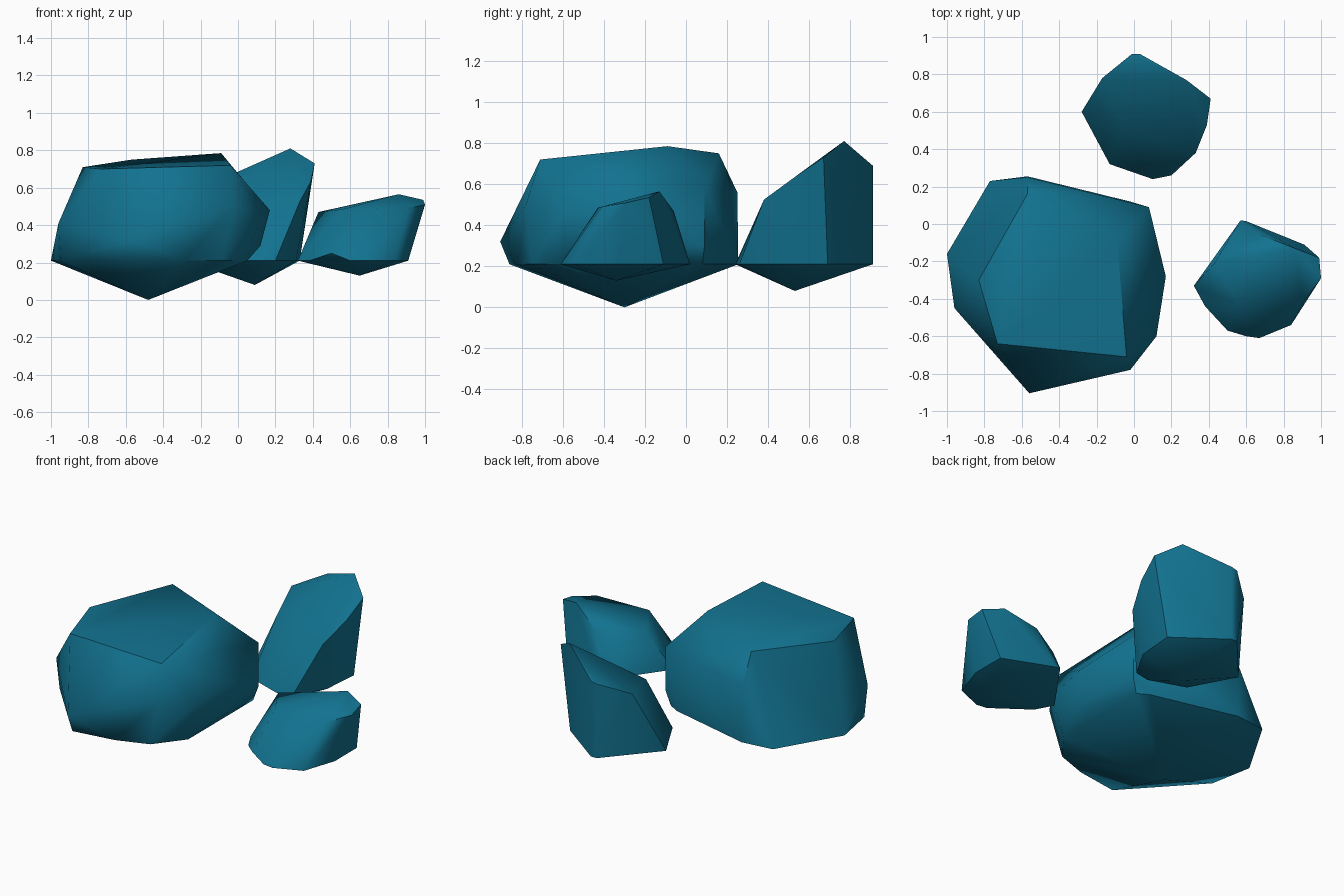
import bpy, bmesh, math

if "Cube" in bpy.data.objects:
    bpy.data.objects.remove(bpy.data.objects["Cube"])

stone = bpy.data.materials.new("teal_stone")
stone.diffuse_color = (0.006, 0.17, 0.28, 1)
stone.use_nodes = True
stone.node_tree.nodes["Principled BSDF"].inputs["Base Color"].default_value = stone.diffuse_color
BASE = 0.21


def make_rock(name, tip, base, upper):
    """Faceted rock: hull of a lower tip, a level base ring and upper corners."""
    bm = bmesh.new()
    for p in [tip] + [(x, y, BASE) for x, y in base] + upper:
        bm.verts.new(p)
    res = bmesh.ops.convex_hull(bm, input=bm.verts[:])
    bmesh.ops.delete(bm, geom=[v for v in bm.verts if not v.link_faces], context='VERTS')
    bmesh.ops.dissolve_limit(bm, angle_limit=math.radians(2),
                             verts=bm.verts[:], edges=bm.edges[:])
    bmesh.ops.recalc_face_normals(bm, faces=bm.faces[:])
    me = bpy.data.meshes.new(name)
    bm.to_mesh(me)
    bm.free()
    me.materials.append(stone)
    ob = bpy.data.objects.new(name, me)
    bpy.context.collection.objects.link(ob)
    bpy.ops.object.select_all(action='DESELECT')
    ob.select_set(True)
    bpy.context.view_layer.objects.active = ob
    bpy.ops.object.shade_smooth_by_angle(angle=math.radians(50))
    return ob


# Wide boulder at the front left
make_rock(
    "large_rock", (-0.48, -0.30, 0.0),
    [(-1, -.16), (-.77, .23), (-.57, .255), (-.02, .12), (.05, .08), (.05, -.57),
     (-.09, -.75), (-.29, -.82), (-.56, -.86), (-.95, -.43)],
    [(-.56, -.905, .32), (-.02, -.78, .5), (.12, -.60, .46), (.17, -.28, .48),
     (.12, -.35, .29), (.08, .09, .58), (.08, .09, .30), (-.57, .25, .56),
     (-.96, -.45, .41), (-.73, -.64, .70), (-.04, -.71, .72), (-.09, -.09, .785),
     (-.83, -.30, .71), (-.57, .16, .75)])

# Tall slanted rock at the back
make_rock(
    "tall_rock", (.09, .53, .08),
    [(-.28, .60), (-.01, .91), (.03, .91), (.33, .69), (.31, .45), (.20, .26),
     (.10, .24), (-.13, .32)],
    [(.28, .77, .81), (.41, .67, .73), (.39, .53, .635), (.33, .38, .525),
     (-.07, .50, .57), (-.17, .78, .61), (-.01, .91, .68), (.03, .91, .69)])

# Small slanted rock at the right
make_rock(
    "small_rock", (.65, -.34, .13),
    [(.32, -.33), (.57, .02), (.60, .015), (.91, -.11), (.91, -.33), (.84, -.54),
     (.67, -.61), (.60, -.60), (.38, -.44)],
    [(.86, -.13, .565), (.99, -.18, .535), (1.0, -.29, .51), (.91, -.41, .49),
     (.56, -.43, .485), (.50, -.57, .25), (.43, -.21, .47), (.68, -.06, .47)])
